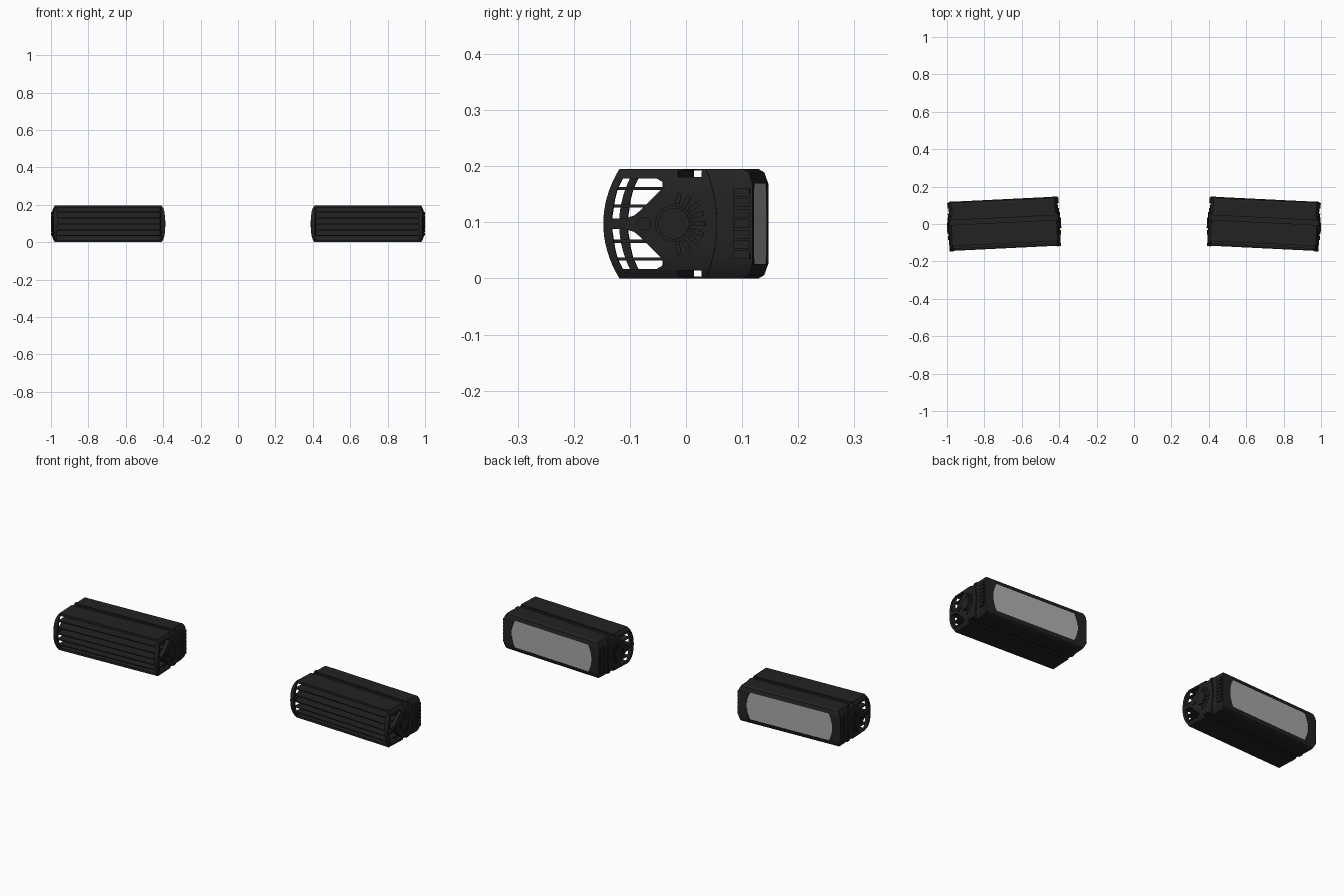
import bpy, bmesh, math
from mathutils import Matrix, Vector

if "Cube" in bpy.data.objects:
    bpy.data.objects.remove(bpy.data.objects["Cube"])

H, MID = 0.195, 0.0975
black = bpy.data.materials.new("black_metal")
black.diffuse_color = (0.016, 0.016, 0.016, 1)
black.use_nodes = True
black.node_tree.nodes["Principled BSDF"].inputs["Base Color"].default_value = black.diffuse_color
glass = bpy.data.materials.new("lens_grey")
glass.diffuse_color = (0.4, 0.4, 0.4, 1)
glass.use_nodes = True
glass.node_tree.nodes["Principled BSDF"].inputs["Base Color"].default_value = glass.diffuse_color
parts = []


def prism(name, pts, axis, a, b, mat=black, keep=True):
    """Extrude a 2D outline along x (pts = y,z) or along y (pts = x,z)."""
    def at(p, d):
        return (d, p[0], p[1]) if axis == 'x' else (p[0], d, p[1])
    bm = bmesh.new()
    lo = [bm.verts.new(at(p, a)) for p in pts]
    hi = [bm.verts.new(at(p, b)) for p in pts]
    bm.faces.new(lo)
    bm.faces.new(hi)
    n = len(pts)
    for i in range(n):
        j = (i + 1) % n
        bm.faces.new((lo[i], lo[j], hi[j], hi[i]))
    bmesh.ops.recalc_face_normals(bm, faces=bm.faces)
    me = bpy.data.meshes.new(name)
    bm.to_mesh(me)
    bm.free()
    me.materials.append(mat)
    ob = bpy.data.objects.new(name, me)
    bpy.context.collection.objects.link(ob)
    if keep:
        parts.append(ob)
    return ob


def boolean(ob, cutter, op):
    m = ob.modifiers.new("cut", 'BOOLEAN')
    m.operation, m.object, m.solver = op, cutter, 'EXACT'
    bpy.context.view_layer.objects.active = ob
    bpy.ops.object.modifier_apply(modifier=m.name)
    bpy.data.objects.remove(cutter)


def box(name, y0, y1, z0, z1, a, b):
    return prism(name, [(y0, z0), (y1, z0), (y1, z1), (y0, z1)], 'x', a, b)


def disc(name, y, z, r, a, b, n=32):
    return prism(name, [(y + r * math.cos(2 * math.pi * i / n), z + r * math.sin(2 * math.pi * i / n))
                        for i in range(n)], 'x', a, b)


def flip(pts):
    """Mirror an outline about mid height."""
    return [(p[0], H - p[1]) for p in reversed(pts)]


def sym(upper):
    return upper + flip(upper)


def front_y(z):
    return -0.133 + 0.028 * ((z - MID) / MID) ** 2


def end_shape(half):
    """Rounded lengthwise outline that trims the ends."""
    d = half - 0.298
    r = [(0.298 + d, 0.05), (0.296 + d, 0.032), (0.291 + d, 0.015), (0.281 + d, -0.001)]
    right = flip(r) + r
    return right + [(-x, z) for x, z in reversed(right)]


# T-slot outline along the top
slot = [(0.0085, H), (0.0085, 0.192), (0, 0.192), (0, 0.181),
        (0.042, 0.181), (0.042, 0.192), (0.0335, 0.192), (0.0335, H)]

# finned core with top and bottom plates
prism("heat_sink_core", sym([(-0.028, 0.183), (-0.105, 0.183), (-0.105, H)] + slot + [(0.05, H)]),
      'x', -0.278, 0.278)
for i in range(5):
    z = 0.035 + i * 0.03125
    box("cooling_fin", front_y(z) + 0.003, -0.027, z - 0.0027, z + 0.0027, -0.2785, 0.2785)

# rear housing with recessed lens
rear = prism("rear_housing", sym([(0.05, H), (0.116, H), (0.126, 0.189), (0.133, 0.168)]), 'x', -0.31, 0.31)
boolean(rear, prism("trim", end_shape(0.292), 'y', -0.3, 0.3, keep=False), 'INTERSECT')


def lens_outline(grow):
    right = []
    for i in range(13):
        t = -1 + i / 6
        right.append((0.243 + grow - 0.02 * t * t, MID + (0.07 + grow) * t))
    return right + [(-x, z) for x, z in reversed(right)]


boolean(rear, prism("recess", lens_outline(0.002), 'y', 0.124, 0.2, keep=False), 'DIFFERENCE')
prism("lens", lens_outline(0.0015), 'y', 0.122, 0.1315, glass)

# end caps, one at each end
hole = [(-0.118, 0.107), (-0.113, 0.14), (-0.108, 0.16), (-0.099, 0.178), (-0.038, 0.178),
        (-0.029, 0.173), (-0.024, 0.165), (-0.036, 0.152), (-0.066, 0.122), (-0.078, 0.112), (-0.095, 0.107)]
front_arc = [(front_y(H * i / 16), H * i / 16) for i in range(17)]
rear_arc = [(0.07 - 0.02 * ((i - 6) / 6) ** 2, H - H * i / 12) for i in range(13)]
cap_outline = front_arc + slot + rear_arc + flip(slot)

for s in (-1, 1):
    cap = prism("end_cap", cap_outline, 'x', s * 0.278, s * 0.31)
    for pts in (hole, flip(hole)):
        boolean(cap, prism("hole", pts, 'x', s * 0.26, s * 0.33, keep=False), 'DIFFERENCE')
    boolean(cap, prism("trim", end_shape(0.298), 'y', -0.3, 0.3, keep=False), 'INTERSECT')
    # pivot disc and bolt
    disc("pivot_disc", -0.007, MID, 0.033, s * 0.29, s * 0.301)
    disc("pivot_hub", -0.007, MID, 0.028, s * 0.29, s * 0.305)
    disc("lock_bolt", -0.06, MID, 0.012, s * 0.29, s * 0.302, 20)
    # radial ribs beside the pivot
    for k in range(-4, 5):
        a = math.radians(k * 20)
        u, v = Vector((math.cos(a), math.sin(a))), Vector((-math.sin(a), math.cos(a))) * 0.004
        c = Vector((-0.007, MID))
        prism("radial_rib", [c + u * 0.036 - v, c + u * 0.056 - v, c + u * 0.056 + v, c + u * 0.036 + v],
              'x', s * 0.29, s * 0.301)
    # grip ribs next to the lens
    for k in range(7):
        z = MID + (k - 3) * 0.0185
        box("grip_rib", 0.098, 0.128, z - 0.0075, z + 0.0075, s * 0.285, s * 0.298)

# two lamps, slightly toed
for ob in parts:
    twin = ob.copy()
    twin.data = ob.data.copy()
    bpy.context.collection.objects.link(twin)
    for o, side in ((ob, 1), (twin, -1)):
        o.data.transform(Matrix.Translation((side * 0.695, 0, 0)) @ Matrix.Rotation(math.radians(-2.8 * side), 4, 'Z'))
        o.name = ("right_" if side > 0 else "left_") + ob.data.name.split('.')[0]
        bpy.ops.object.select_all(action='DESELECT')
        o.select_set(True)
        bpy.context.view_layer.objects.active = o
        bpy.ops.object.shade_smooth_by_angle(angle=math.radians(25))
